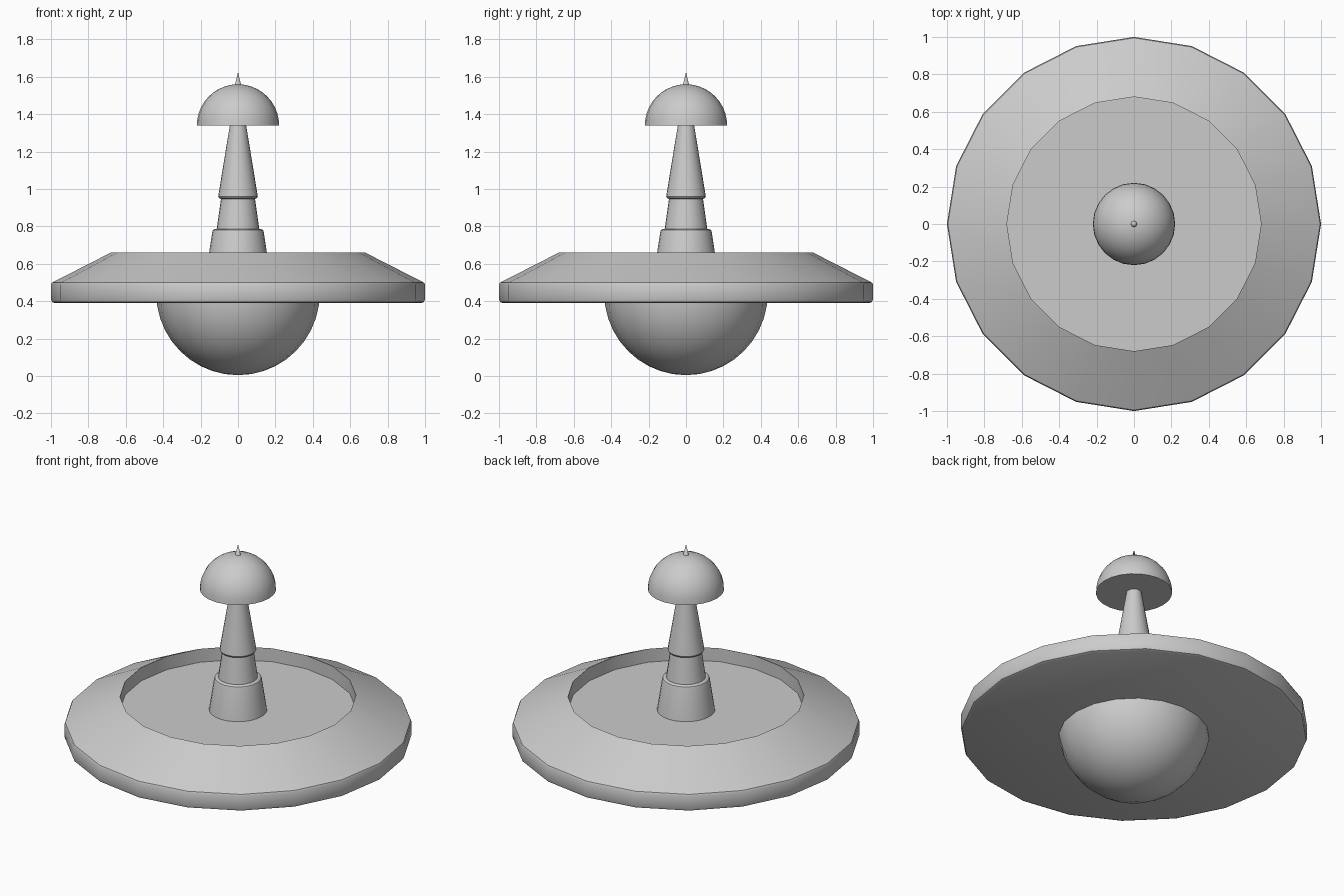
import bpy, bmesh, math

if "Cube" in bpy.data.objects:
    bpy.data.objects.remove(bpy.data.objects["Cube"])


def lathe(name, profile, sides):
    """Revolve a bottom-to-top (radius, z) profile round the z axis; radius 0 makes a pole."""
    bm = bmesh.new()
    rings = []
    for r, z in profile:
        if r < 1e-5:
            rings.append([bm.verts.new((0, 0, z))])
        else:
            rings.append([bm.verts.new((r * math.cos(math.tau * i / sides),
                                        r * math.sin(math.tau * i / sides), z))
                          for i in range(sides)])
    for a, b in zip(rings, rings[1:]):
        for i in range(sides):
            j = (i + 1) % sides
            if len(a) == 1:
                bm.faces.new((a[0], b[j], b[i]))
            elif len(b) == 1:
                bm.faces.new((a[i], a[j], b[0]))
            else:
                bm.faces.new((a[i], a[j], b[j], b[i]))
    # Cap open ends
    if len(rings[0]) > 1:
        bm.faces.new(rings[0][::-1])
    if len(rings[-1]) > 1:
        bm.faces.new(rings[-1])
    bmesh.ops.recalc_face_normals(bm, faces=bm.faces)
    mesh = bpy.data.meshes.new(name)
    bm.to_mesh(mesh)
    bm.free()
    obj = bpy.data.objects.new(name, mesh)
    bpy.context.collection.objects.link(obj)
    bpy.ops.object.select_all(action='DESELECT')
    obj.select_set(True)
    bpy.context.view_layer.objects.active = obj
    bpy.ops.object.shade_smooth_by_angle(angle=math.radians(30))
    return obj


def arc(radius, z, start, end, steps):
    """Quarter-circle style profile points between two elevations in degrees."""
    pts = []
    for k in range(steps + 1):
        a = math.radians(start + (end - start) * k / steps)
        pts.append((radius * math.cos(a), z + radius * math.sin(a)))
    return pts


# Wide dish: rounded rim, sloping top, sunken floor
lathe("dish", [(0.98, 0.39), (0.994, 0.396), (1.0, 0.41), (1.0, 0.488),
               (0.995, 0.499), (0.982, 0.506), (0.68, 0.66),
               (0.68, 0.575), (0, 0.575)], 20)

# Half-sphere bowl under the dish
lathe("bowl", arc(0.437, 0.442, -90, 0, 10), 20)

# Three tapering mast sections
lathe("mast_base", [(0.168, 0.57), (0.138, 0.768), (0.134, 0.78), (0.124, 0.786)], 24)
lathe("mast_middle", [(0.115, 0.78), (0.09, 0.955)], 24)
lathe("mast_top", [(0.091, 0.947), (0.101, 0.951), (0.106, 0.96), (0.104, 0.972),
                   (0.043, 1.345)], 24)

# Domed cap and its spike
lathe("cap", arc(0.22, 1.34, 0, 90, 10), 24)
lathe("spike", [(0.018, 1.55), (0, 1.625)], 12)
